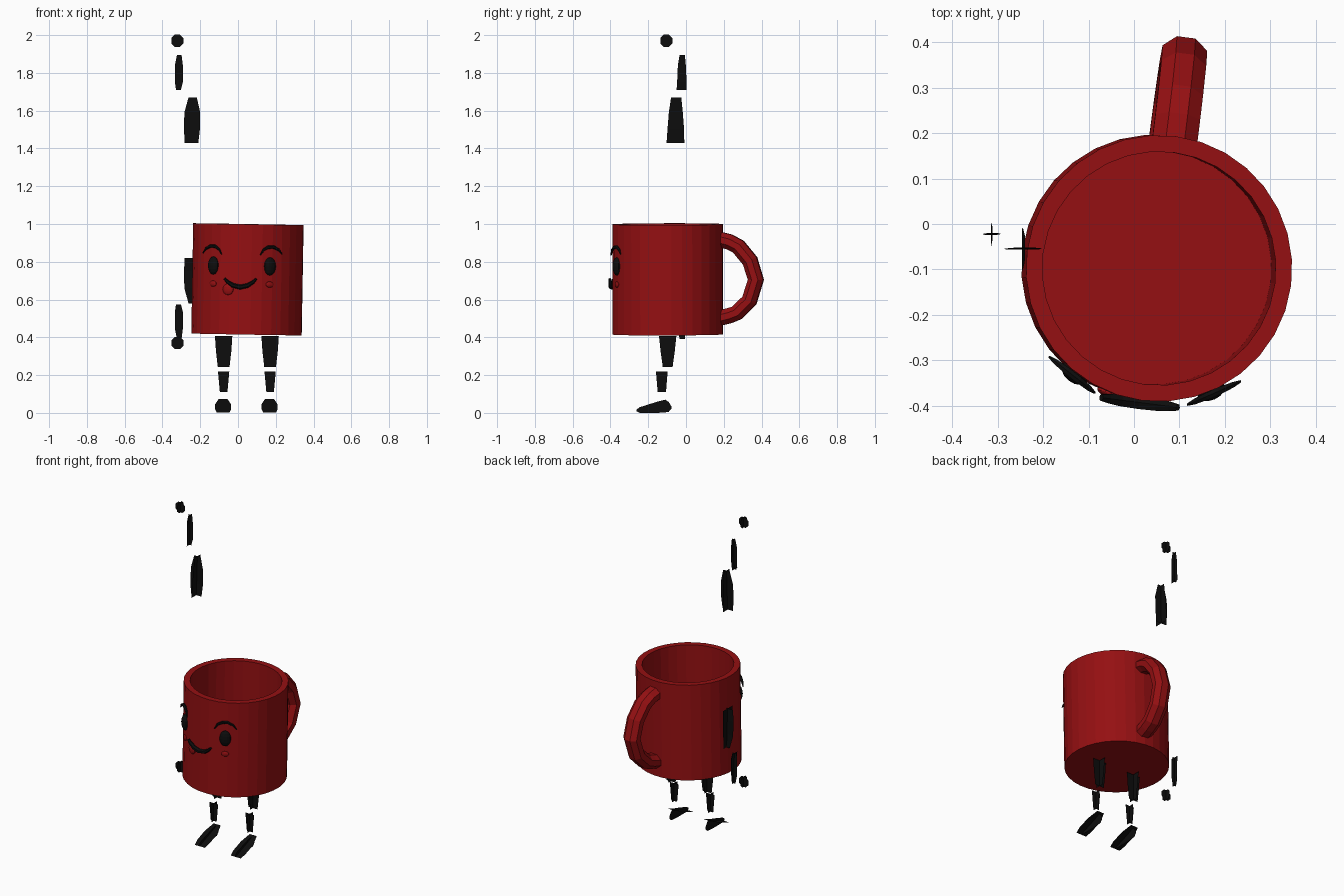
import bpy, bmesh, math
from mathutils import Matrix, Vector

if "Cube" in bpy.data.objects:
    bpy.data.objects.remove(bpy.data.objects["Cube"])


def material(name, rgb):
    m = bpy.data.materials.new(name)
    m.diffuse_color = (*rgb, 1)
    m.use_nodes = True
    m.node_tree.nodes["Principled BSDF"].inputs["Base Color"].default_value = m.diffuse_color
    return m


RED = material("mug red", (0.30, 0.005, 0.006))
BLACK = material("soft black", (0.004, 0.004, 0.004))

# The whole mug is turned and leans slightly
MUG = (Matrix.Translation((0.05, -0.097, 0.705))
       @ Matrix.Rotation(math.radians(-7.3), 4, 'Z')
       @ Matrix.Rotation(math.radians(1), 4, 'Y'))
R = 0.293


def add(name, bm, mat, matrix=Matrix()):
    me = bpy.data.meshes.new(name)
    bm.transform(matrix)
    bm.to_mesh(me)
    bm.free()
    me.materials.append(mat)
    ob = bpy.data.objects.new(name, me)
    bpy.context.collection.objects.link(ob)
    return ob


def lathe(name, profile, sides, mat, matrix):
    bm = bmesh.new()
    rings = [[bm.verts.new((r * math.cos(2 * math.pi * i / sides),
                            r * math.sin(2 * math.pi * i / sides), z))
              for i in range(sides)] for r, z in profile]
    for a, b in zip(rings, rings[1:]):
        for i in range(sides):
            j = (i + 1) % sides
            bm.faces.new((a[i], a[j], b[j], b[i]))
    bm.faces.new(rings[0][::-1])
    bm.faces.new(rings[-1])
    return add(name, bm, mat, matrix)


def tube(name, pts, radii, sides, mat, side_axis, squash=1.0):
    """Sweep a polygon along a planar path whose plane normal is side_axis."""
    bm = bmesh.new()
    side = Vector(side_axis)
    pts = [Vector(p) for p in pts]
    rings = []
    for k, p in enumerate(pts):
        t = (pts[min(k + 1, len(pts) - 1)] - pts[max(k - 1, 0)]).normalized()
        n = t.cross(side).normalized()
        rings.append([bm.verts.new(
            p + radii[k] * (side * squash * math.cos(2 * math.pi * (i + .5) / sides)
                            + n * math.sin(2 * math.pi * (i + .5) / sides)))
            for i in range(sides)])
    for a, b in zip(rings, rings[1:]):
        for i in range(sides):
            j = (i + 1) % sides
            bm.faces.new((a[i], a[j], b[j], b[i]))
    bm.faces.new(rings[0][::-1])
    bm.faces.new(rings[-1])
    bmesh.ops.recalc_face_normals(bm, faces=bm.faces)
    return add(name, bm, mat, MUG)


def ribbon(bm, rows):
    """Flat strip through pairs of points."""
    prev = None
    for a, b in rows:
        cur = (bm.verts.new(a), bm.verts.new(b))
        if prev:
            bm.faces.new((prev[0], prev[1], cur[1], cur[0]))
        prev = cur


def crossed(name, rows):
    """Two crossed flat cards; rows hold x, y, z, half width in x, half width in y."""
    bm = bmesh.new()
    ribbon(bm, [((x - w, y, z), (x + w, y, z)) for x, y, z, w, d in rows])
    ribbon(bm, [((x, y - d, z), (x, y + d, z)) for x, y, z, w, d in rows])
    return add(name, bm, BLACK)


# Mug cup: outer wall, rim, inner wall, floor
lathe("mug_cup", [(R, -0.29), (R, 0.294), (0.257, 0.294), (0.257, -0.245)], 32, RED, MUG)

# Handle
outline = [(0.27, 0.215), (0.33, 0.20), (0.378, 0.175), (0.44, 0.10), (0.471, 0.0),
           (0.436, -0.11), (0.37, -0.175), (0.33, -0.19), (0.27, -0.205)]
tube("mug_handle", [(0, y, z) for y, z in outline], [0.044] * 9, 8, RED, (1, 0, 0), 1.22)


def on_wall(deg, z, out=0.0):
    a = math.radians(deg)
    return (Matrix.Translation((R * math.sin(a), -R * math.cos(a), z))
            @ Matrix.Rotation(a, 4, 'Z') @ Matrix.Translation((0, -out, 0)))


def bump(name, deg, z, size, mat):
    bm = bmesh.new()
    bmesh.ops.create_uvsphere(bm, u_segments=14, v_segments=8, radius=1,
                              matrix=Matrix.Diagonal((*size, 1)))
    return add(name, bm, mat, MUG @ on_wall(deg, z))


# Face
for s, label in ((-1, "left"), (1, "right")):
    bump(label + "_eye", 31 * s, 0.073, (0.033, 0.022, 0.048), BLACK)
    bump(label + "_cheek", 31 * s, -0.023, (0.022, 0.008, 0.016), RED)
    frame = on_wall(31 * s, 0.15, 0.008)
    arc = [(-0.066, -0.012), (-0.045, 0.012), (-0.015, 0.026),
           (0.015, 0.025), (0.042, 0.01), (0.06, -0.018)]
    side = frame.to_3x3() @ Vector((0, 1, 0))
    tube(label + "_brow", [frame @ Vector((-s * x, 0, z)) for x, z in arc],
         [0.003, 0.007, 0.009, 0.009, 0.007, 0.003], 6, BLACK, side)

smile = [(-0.085, 0.006), (-0.068, -0.012), (-0.04, -0.03), (0, -0.039),
         (0.04, -0.03), (0.068, -0.012), (0.085, 0.006)]
tube("mouth", [(x, -0.298, z) for x, z in smile],
     [0.006, 0.009, 0.012, 0.013, 0.012, 0.009, 0.006], 6, BLACK, (0, 1, 0), 1.3)
bump("tongue", -13, -0.052, (0.03, 0.012, 0.03), RED)

# Arms: one raised, one hanging, both of crossed cards
AX, AY, FX, FY = -0.243, -0.054, -0.313, -0.022
for label, up, upper, fore, hand in (("raised", 1, 1.43, 1.71, 1.97),
                                     ("hanging", -1, 0.82, 0.575, 0.37)):
    crossed(label + "_upper_arm", [
        (AX - 0.003, AY - 0.002, upper, 0.036, 0.047),
        (AX - 0.001, AY, upper + up * 0.07, 0.042, 0.044),
        (AX + 0.001, AY, upper + up * 0.16, 0.042, 0.037),
        (AX + 0.003, AY + 0.002, upper + up * 0.24, 0.022, 0.027)])
    crossed(label + "_forearm", [
        (FX - 0.002, FY - 0.002, fore, 0.013, 0.026),
        (FX, FY, fore + up * 0.04, 0.021, 0.025),
        (FX, FY, fore + up * 0.13, 0.021, 0.021),
        (FX + 0.002, FY + 0.002, fore + up * 0.185, 0.012, 0.014)])
    crossed(label + "_hand", [(-0.321, -0.104, hand + dz, w, w) for dz, w in
                              ((-0.032, 0.014), (-0.014, 0.032),
                               (0.014, 0.032), (0.032, 0.014))])

# Legs and feet of crossed cards
for label, x in (("left", -0.076), ("right", 0.17)):
    crossed(label + "_thigh", [(x, -0.097, 0.408, 0.046, 0.046),
                               (x, -0.097, 0.33, 0.041, 0.038),
                               (x, -0.097, 0.243, 0.031, 0.026)])
    crossed(label + "_shin", [(x, -0.128, 0.22, 0.030, 0.031),
                              (x, -0.128, 0.11, 0.020, 0.022)])
    bm = bmesh.new()
    fx = x - 0.003
    ribbon(bm, [((fx, y, a), (fx, y, b)) for y, a, b in
                ((-0.262, 0.008, 0.018), (-0.245, 0.0, 0.03), (-0.15, 0.0, 0.06),
                 (-0.11, 0.003, 0.07), (-0.092, 0.005, 0.058), (-0.078, 0.022, 0.036))])
    ribbon(bm, [((fx - w, y, z), (fx + w, y, z)) for y, z, w in
                ((-0.26, 0.003, 0.034), (-0.225, 0.018, 0.042), (-0.15, 0.046, 0.042),
                 (-0.09, 0.073, 0.024))])
    add(label + "_foot", bm, BLACK)
